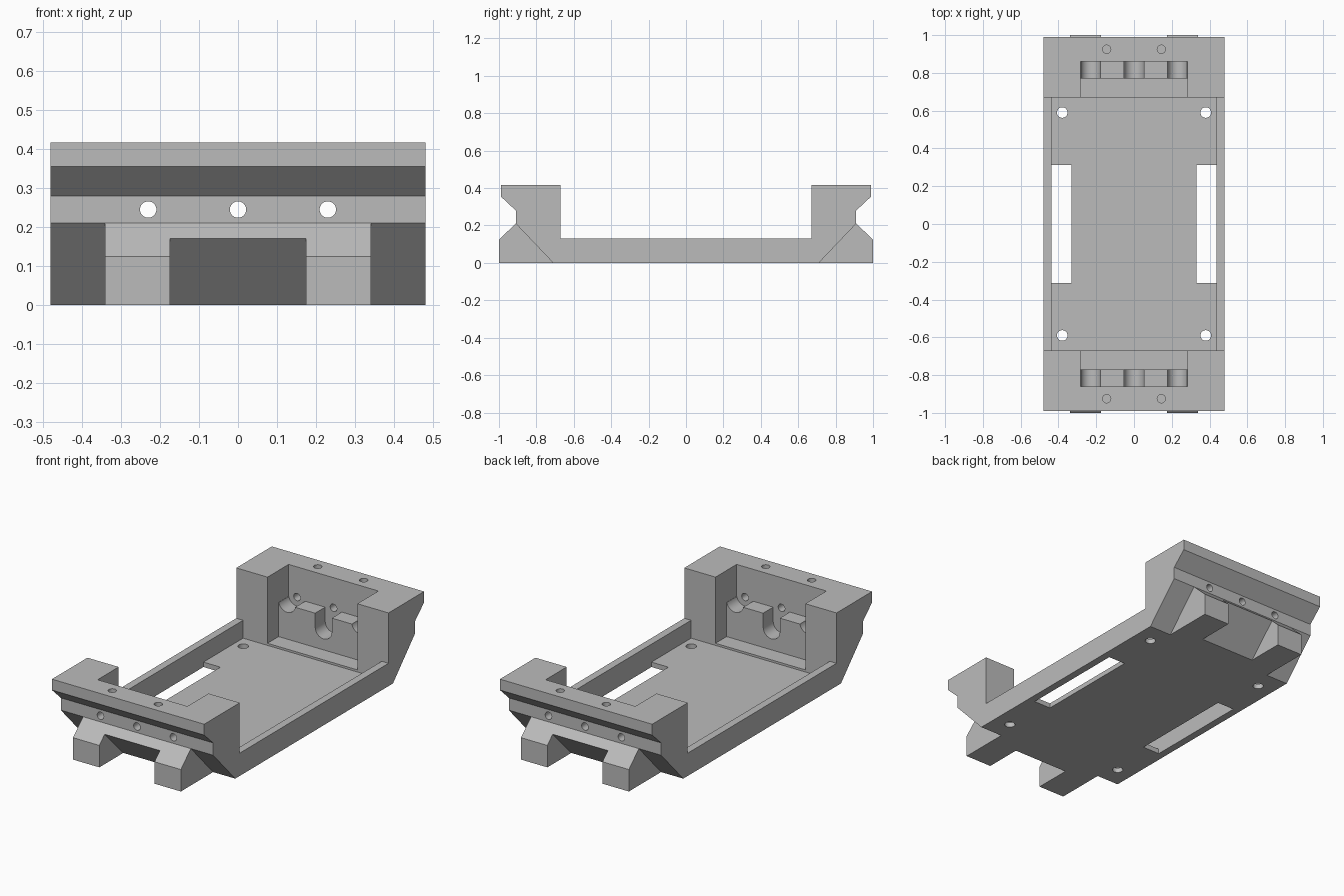
import bpy
import bmesh
from math import radians
from mathutils import Matrix, Vector

if "Cube" in bpy.data.objects:
    bpy.data.objects.remove(bpy.data.objects["Cube"], do_unlink=True)

grey = bpy.data.materials.new("plain grey")
grey.use_nodes = True
grey.diffuse_color = (0.5, 0.5, 0.5, 1)
grey.node_tree.nodes["Principled BSDF"].inputs["Base Color"].default_value = (0.5, 0.5, 0.5, 1)


def make(name, bm):
    bmesh.ops.recalc_face_normals(bm, faces=bm.faces)
    mesh = bpy.data.meshes.new(name)
    bm.to_mesh(mesh)
    bm.free()
    mesh.materials.append(grey)
    obj = bpy.data.objects.new(name, mesh)
    bpy.context.collection.objects.link(obj)
    return obj


def prism(name, profile, half_width):
    """Extrude a (y, z) outline across x."""
    bm = bmesh.new()
    face = bm.faces.new([bm.verts.new((-half_width, y, z)) for y, z in profile])
    out = bmesh.ops.extrude_face_region(bm, geom=[face])
    verts = [v for v in out["geom"] if isinstance(v, bmesh.types.BMVert)]
    bmesh.ops.translate(bm, verts=verts, vec=(2 * half_width, 0, 0))
    return make(name, bm)


def box(name, lo, hi):
    lo, hi = Vector(lo), Vector(hi)
    lo, hi = [Vector(f(a, b) for a, b in zip(lo, hi)) for f in (min, max)]
    bm = bmesh.new()
    bmesh.ops.create_cube(bm, size=1, matrix=Matrix.Translation((lo + hi) / 2)
                          @ Matrix.Diagonal((*(hi - lo), 1)))
    return make(name, bm)


def rod(name, centre, radius, length, along_y=False):
    bm = bmesh.new()
    turn = Matrix.Rotation(radians(90), 4, "X") if along_y else Matrix()
    bmesh.ops.create_cone(bm, cap_ends=True, segments=32, radius1=radius, radius2=radius,
                          depth=length, matrix=Matrix.Translation(centre) @ turn)
    return make(name, bm)


def combine(target, tool, operation="DIFFERENCE"):
    mod = target.modifiers.new("combine", "BOOLEAN")
    mod.operation, mod.solver, mod.object = operation, "EXACT", tool
    bpy.ops.object.select_all(action="DESELECT")
    target.select_set(True)
    bpy.context.view_layer.objects.active = target
    bpy.ops.object.modifier_apply(modifier=mod.name)
    bpy.data.objects.remove(tool, do_unlink=True)


# Tray body with a raised, grooved block at each end
half = [(0.71, 0), (0.91, 0.21), (0.91, 0.28), (0.99, 0.355),
        (0.99, 0.417), (0.67, 0.417), (0.67, 0.13)]
tray = prism("tray_body", half + [(-y, z) for y, z in reversed(half)], 0.48)

# Feet: a bevelled bar with a sloping gap in the middle
for s in (-1, 1):
    foot = prism("foot_bar", [(s * y, z) for y, z in
                 [(0.6, 0), (1, 0), (1, 0.125), (0.91, 0.21), (0.85, 0.21), (0.6, 0.1)]], 0.34)
    gap = prism("foot_gap", [(s * y, z) for y, z in
                [(0.735, -0.05), (1.05, 0.27), (1.05, -0.05)]], 0.174)
    combine(foot, gap)
    combine(tray, foot, "UNION")

# Sunken floor between the side rims
combine(tray, box("floor_cut", (-0.437, -0.67, 0.028), (0.437, 0.67, 0.6)))

for s in (-1, 1):
    # End pocket, leaving a low saddle block against its back wall
    combine(tray, box("pocket_cut", (-0.283, s * 0.6, 0.04), (0.283, s * 0.77, 0.6)))
    combine(tray, box("upper_cut", (-0.283, s * 0.6, 0.235), (0.283, s * 0.86, 0.6)))
    # Saddle grooves: shallow at the sides, deep in the middle
    for x, z in ((-0.23, 0.245), (0, 0.155), (0.23, 0.245)):
        combine(tray, rod("groove_cut", (x, s * 0.78, z), 0.0525, 0.16, True))
    combine(tray, box("slot_cut", (-0.0525, s * 0.7, 0.155), (0.0525, s * 0.86, 0.3)))
    # Cable holes through the end wall
    for x in (-0.23, 0, 0.23):
        combine(tray, rod("wall_hole", (x, s * 0.88, 0.245), 0.021, 0.16, True))
    # Side windows in the floor
    combine(tray, box("window_cut", (s * 0.33, -0.313, -0.1), (s * 0.437, 0.313, 0.1)))
    for t in (-1, 1):
        # Blind screw holes on top and mounting holes in the floor
        combine(tray, rod("screw_hole", (t * 0.145, s * 0.925, 0.417), 0.022, 0.14))
        combine(tray, rod("mount_hole", (t * 0.38, s * 0.59, 0), 0.028, 0.2))

# Crisp edges, smooth bores
bpy.ops.object.select_all(action="DESELECT")
tray.select_set(True)
bpy.context.view_layer.objects.active = tray
bpy.ops.object.shade_smooth_by_angle(angle=radians(25))
